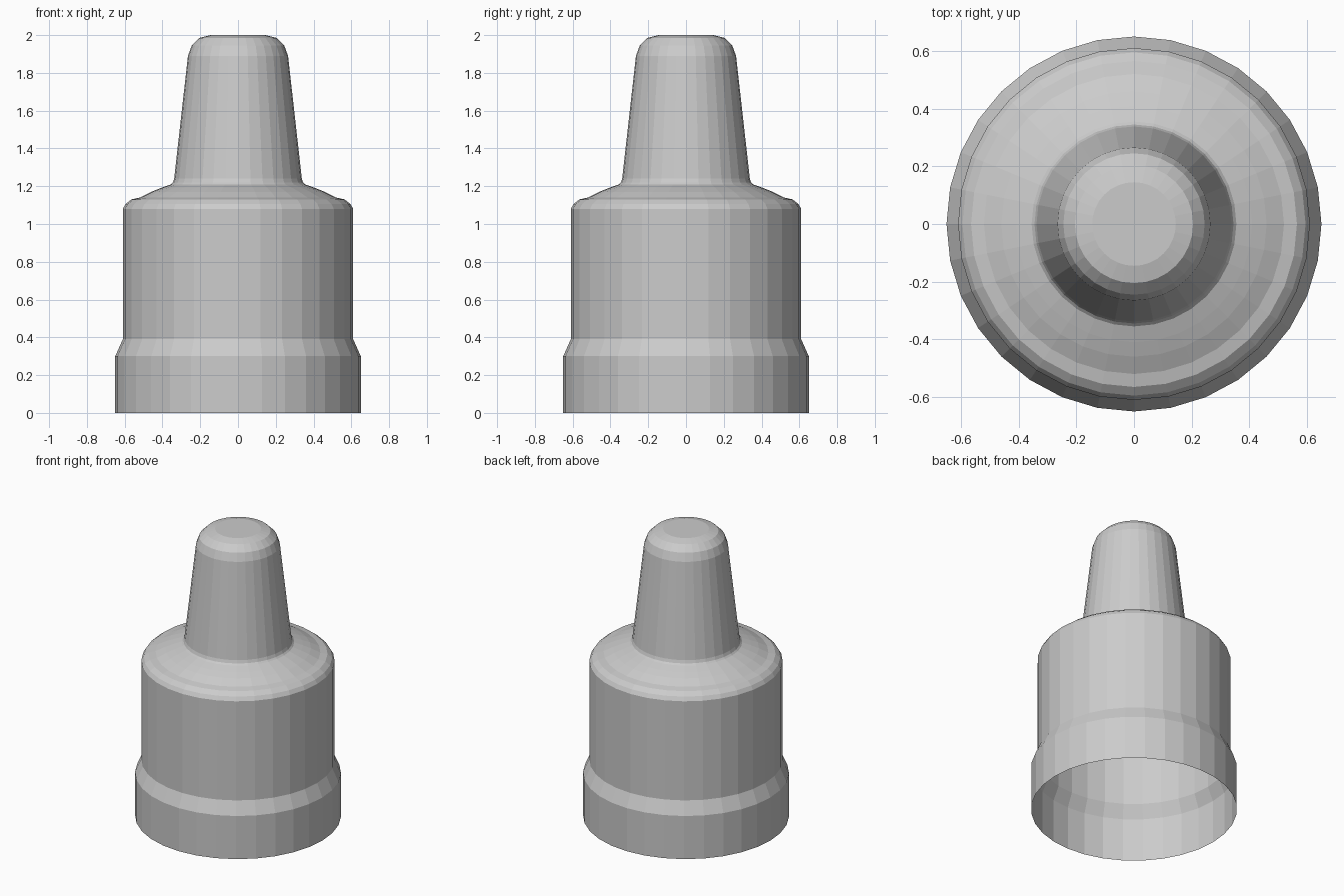
import bpy, bmesh
from math import cos, sin, tau

if "Cube" in bpy.data.objects:
    bpy.data.objects.remove(bpy.data.objects["Cube"])

SIDES = 32


def lathe(name, profile, cap_top=False):
    """Spin an (r, z) profile, listed bottom to top, into a flat-shaded shell."""
    bm = bmesh.new()
    rings = [[bm.verts.new((r * cos(tau * i / SIDES), r * sin(tau * i / SIDES), z))
              for i in range(SIDES)] for r, z in profile]
    for low, high in zip(rings, rings[1:]):
        for i in range(SIDES):
            j = (i + 1) % SIDES
            bm.faces.new((low[i], low[j], high[j], high[i]))
    if cap_top:
        bm.faces.new(rings[-1])
    mesh = bpy.data.meshes.new(name)
    bm.to_mesh(mesh)
    bm.free()
    obj = bpy.data.objects.new(name, mesh)
    bpy.context.collection.objects.link(obj)
    return obj


# Hollow body, open underneath: skirt, chamfer, barrel and sloping shoulder
lathe("body", [
    (0.65, 0.0), (0.65, 0.30), (0.61, 0.39), (0.61, 1.08),
    (0.595, 1.106), (0.565, 1.13), (0.52, 1.14), (0.46, 1.17),
    (0.41, 1.19), (0.355, 1.21),
])

# Tapered nozzle with a flared foot and rounded closed tip
lathe("nozzle", [
    (0.355, 1.21), (0.345, 1.22), (0.338, 1.24), (0.265, 1.89),
    (0.245, 1.945), (0.205, 1.985), (0.145, 2.0),
], cap_top=True)
